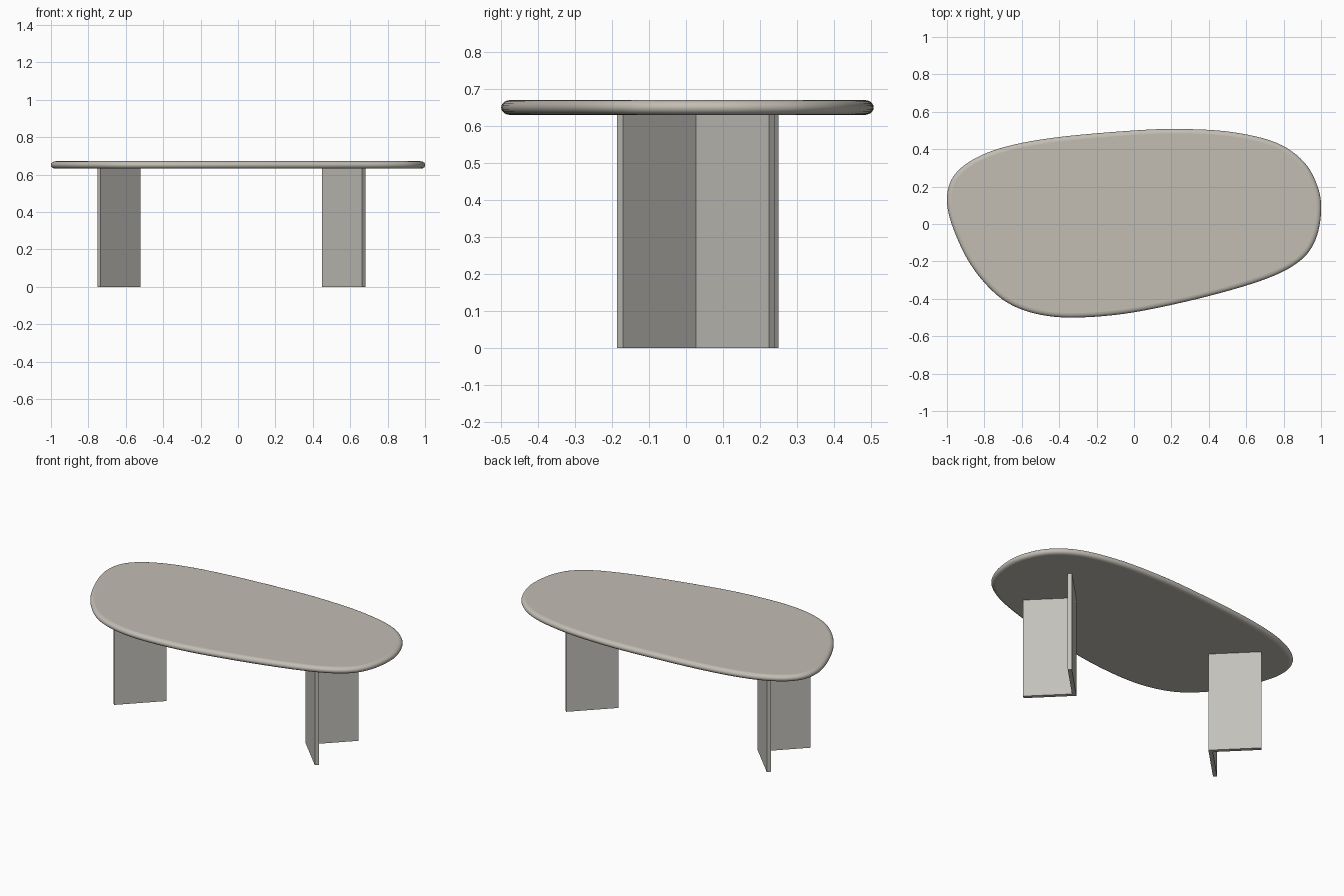
import bpy, bmesh, math
from mathutils import Vector

if "Cube" in bpy.data.objects:
    bpy.data.objects.remove(bpy.data.objects["Cube"])


def material(name, rgb):
    m = bpy.data.materials.new(name)
    m.diffuse_color = (*rgb, 1)
    m.use_nodes = True
    m.node_tree.nodes["Principled BSDF"].inputs["Base Color"].default_value = m.diffuse_color
    return m


def make_object(name, bm, mat):
    bmesh.ops.recalc_face_normals(bm, faces=bm.faces)
    me = bpy.data.meshes.new(name)
    bm.to_mesh(me)
    bm.free()
    me.materials.append(mat)
    ob = bpy.data.objects.new(name, me)
    bpy.context.collection.objects.link(ob)
    return ob


def smooth_loop(pts, steps):
    """Closed Catmull-Rom curve through the points."""
    out, n = [], len(pts)
    p = [Vector(q) for q in pts]
    for i in range(n):
        a, b, c, d = (p[(i + k) % n] for k in (-1, 0, 1, 2))
        for s in range(steps):
            t = s / steps
            out.append(0.5 * (2 * b + (c - a) * t + (2 * a - 5 * b + 4 * c - d) * t * t
                              + (3 * b - a - 3 * c + d) * t ** 3))
    return out


top_mat = material("warm grey top", (0.54, 0.51, 0.455))
leg_mat = material("light grey legs", (0.54, 0.53, 0.49))

# Tabletop: pebble outline (counter-clockwise) with a rounded rim
outline = smooth_loop([
    (1.0, 0.06), (0.985, 0.19), (0.91, 0.33), (0.76, 0.435), (0.52, 0.492), (0.25, 0.508),
    (0, 0.50), (-0.4, 0.465), (-0.68, 0.415), (-0.86, 0.345), (-0.965, 0.255), (-1.0, 0.14),
    (-0.975, 0.0), (-0.89, -0.19), (-0.78, -0.335), (-0.66, -0.43), (-0.5, -0.485),
    (-0.3, -0.5), (0, -0.472), (0.4, -0.385), (0.72, -0.288), (0.89, -0.195), (0.97, -0.085)], 6)
n = len(outline)
normals = []
for i in range(n):
    t = (outline[(i + 1) % n] - outline[i - 1]).normalized()
    normals.append(Vector((t.y, -t.x)))

bm = bmesh.new()
rings = []
R, INSET, ZC, SEG = 0.02, 0.024, 0.651, 10
for k in range(SEG + 1):
    a = -math.pi / 2 + math.pi * k / SEG
    off, z = INSET * (math.cos(a) - 1), ZC + R * math.sin(a)
    rings.append([bm.verts.new((*(p + m * off), z)) for p, m in zip(outline, normals)])
for lo, hi in zip(rings, rings[1:]):
    for i in range(n):
        j = (i + 1) % n
        bm.faces.new((lo[i], lo[j], hi[j], hi[i]))
bm.faces.new(rings[0][::-1])
bm.faces.new(rings[-1])
for f in bm.faces:
    f.smooth = len(f.verts) == 4
make_object("tabletop", bm, top_mat)


# Legs: two boards meeting at a right angle, opening outwards
def v_leg(name, x, y, side):
    arm, e = 0.214, 0.0165          # arm reach and board thickness along each axis
    prof = [(0, 0), (arm, -arm), (arm + e, -arm + e), (2 * e, 0), (arm + e, arm - e), (arm, arm)]
    bm = bmesh.new()
    lo = [bm.verts.new((x + side * u, y + v, 0)) for u, v in prof]
    hi = [bm.verts.new((x + side * u, y + v, 0.634)) for u, v in prof]
    for i in range(6):
        j = (i + 1) % 6
        bm.faces.new((lo[i], lo[j], hi[j], hi[i]))
    for ring in (lo, hi):           # one quad per board at each end
        bm.faces.new((ring[0], ring[1], ring[2], ring[3]))
        bm.faces.new((ring[0], ring[3], ring[4], ring[5]))
    make_object(name, bm, leg_mat)


v_leg("right_leg", 0.45, 0.027, 1)
v_leg("left_leg", -0.522, 0.036, -1)
